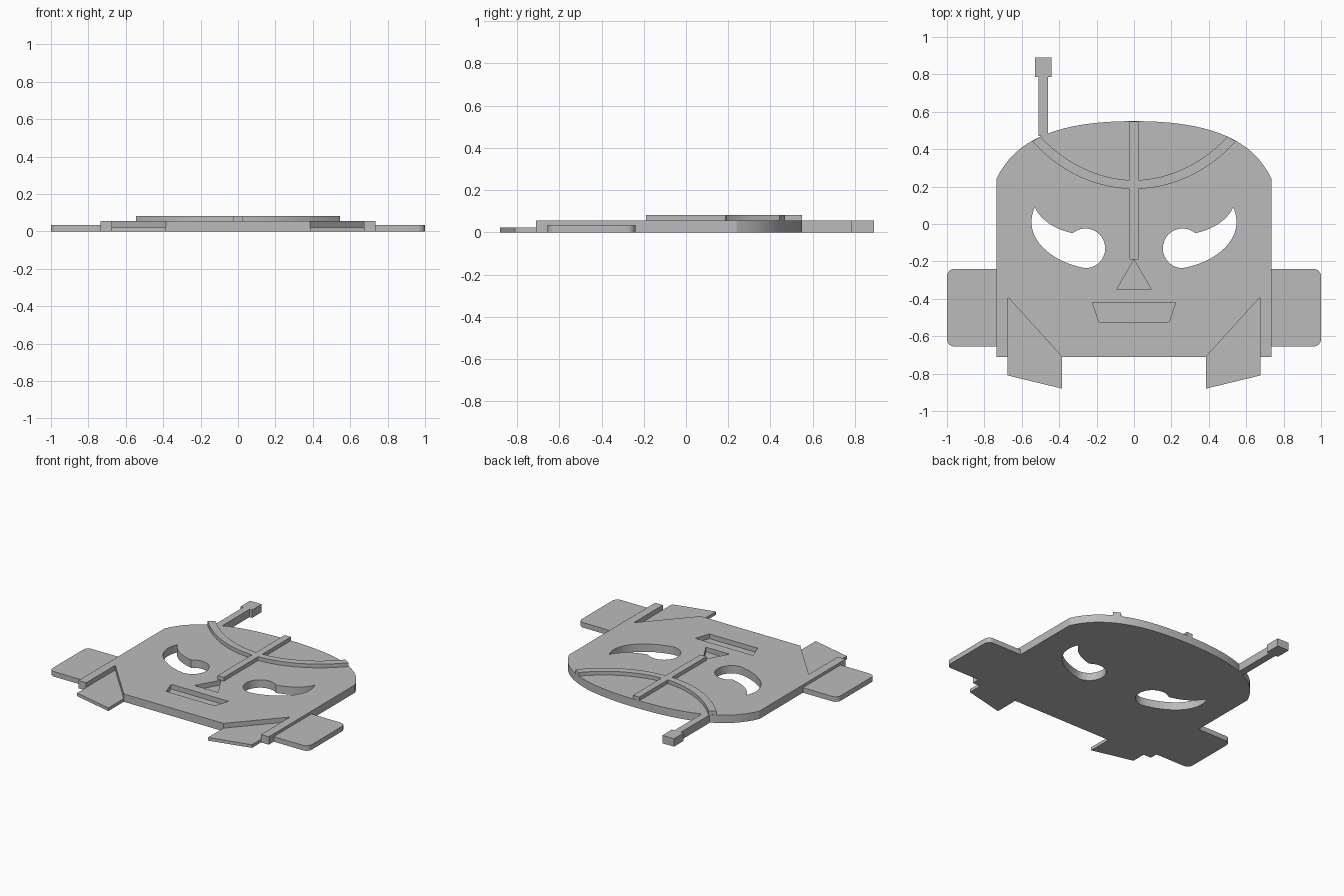
import bpy, bmesh, math
from mathutils import Vector
from mathutils.geometry import interpolate_bezier

if "Cube" in bpy.data.objects:
    bpy.data.objects.remove(bpy.data.objects["Cube"])

grey = bpy.data.materials.new("plain_grey")
grey.use_nodes = True
GREY = (0.5, 0.5, 0.5, 1)
grey.diffuse_color = GREY
grey.node_tree.nodes["Principled BSDF"].inputs["Base Color"].default_value = GREY

# Layer heights
JAW, EAR, PLATE, RIDGE = 0.022, 0.035, 0.055, 0.081


def bezier(a, b, c, d, n=20):
    return [(p.x, p.y) for p in interpolate_bezier(
        Vector((*a, 0)), Vector((*b, 0)), Vector((*c, 0)), Vector((*d, 0)), n)]


def arc(cx, cy, r, start, end, n):
    angles = [math.radians(start + (end - start) * i / (n - 1)) for i in range(n)]
    return [(cx + r * math.cos(t), cy + r * math.sin(t)) for t in angles]


def flip(points):
    return [(-x, y) for x, y in reversed(points)]


def box(x0, x1, y0, y1):
    return [(x0, y0), (x1, y0), (x1, y1), (x0, y1)]


def slab(name, outline, z0, z1):
    """Extrude a flat outline between two heights."""
    bm = bmesh.new()
    face = bm.faces.new([bm.verts.new((x, y, z0)) for x, y in outline])
    top = bmesh.ops.extrude_face_region(bm, geom=[face], use_keep_orig=True)
    verts = [v for v in top["geom"] if isinstance(v, bmesh.types.BMVert)]
    bmesh.ops.translate(bm, verts=verts, vec=(0, 0, z1 - z0))
    bmesh.ops.recalc_face_normals(bm, faces=bm.faces)
    mesh = bpy.data.meshes.new(name)
    bm.to_mesh(mesh)
    bm.free()
    mesh.materials.append(grey)
    obj = bpy.data.objects.new(name, mesh)
    bpy.context.collection.objects.link(obj)
    return obj


def activate(obj):
    bpy.ops.object.select_all(action="DESELECT")
    obj.select_set(True)
    bpy.context.view_layer.objects.active = obj


def cut(obj, outline, z0):
    cutter = slab("cutter", outline, z0, 0.2)
    cutter.hide_render = True
    mod = obj.modifiers.new("cut", "BOOLEAN")
    mod.operation, mod.solver, mod.object = "DIFFERENCE", "EXACT", cutter
    activate(obj)
    bpy.ops.object.modifier_apply(modifier=mod.name)
    bpy.data.objects.remove(cutter)


# Face plate: notched jaw corners, straight sides, domed crown
crown = bezier((0.735, 0.24), (0.62, 0.5), (0.3, 0.55), (0, 0.55))
half = [(0.385, -0.71), (0.675, -0.39), (0.675, -0.71), (0.735, -0.71)] + crown
face_plate = slab("face_plate", half + flip(half)[1:], 0, PLATE)

# Eye holes: swept crescent ending in a round inner corner
eye = (bezier((0.53, 0.09), (0.6, -0.06), (0.46, -0.2), (0.26, -0.236))
       + arc(0.26, -0.13, 0.106, 270, 50, 24)[1:]
       + bezier((0.328, -0.049), (0.42, -0.03), (0.5, 0.02), (0.53, 0.09))[1:-1])
cut(face_plate, eye, -0.1)
cut(face_plate, flip(eye), -0.1)

# Recessed nose and mouth
cut(face_plate, [(-0.092, -0.35), (0.092, -0.35), (0, -0.19)], JAW)
cut(face_plate, [(-0.187, -0.525), (0.187, -0.525), (0.222, -0.42), (-0.222, -0.42)], JAW)
parts = [face_plate]

# Raised centre bar and curved brow ridges
parts.append(slab("centre_ridge", box(-0.024, 0.024, -0.19, 0.549), PLATE, RIDGE))
brow = (bezier((0.024, 0.188), (0.22, 0.195), (0.4, 0.285), (0.545, 0.442))
        + bezier((0.5, 0.468), (0.37, 0.325), (0.19, 0.242), (0.024, 0.235)))
ear = ([(0.735, -0.655)] + arc(0.96, -0.615, 0.04, -90, 0, 8)
       + arc(0.96, -0.28, 0.04, 0, 90, 8) + [(0.735, -0.24)])
jaw = [(0.675, -0.39), (0.385, -0.71), (0.385, -0.88), (0.675, -0.81)]

for name, outline, z0, z1 in (("brow_ridge", brow, PLATE, RIDGE),
                              ("ear", ear, 0, EAR),
                              ("jaw_flap", jaw, 0, JAW)):
    parts.append(slab("left_" + name, outline, z0, z1))
    parts.append(slab("right_" + name, flip(outline), z0, z1))

# Antenna on the right of the crown
parts.append(slab("antenna_rod", box(-0.51, -0.46, 0.47, 0.785), 0, PLATE))
parts.append(slab("antenna_tip", box(-0.53, -0.44, 0.785, 0.89), 0, PLATE))

for part in parts:
    activate(part)
    bpy.ops.object.shade_smooth_by_angle(angle=math.radians(25))
